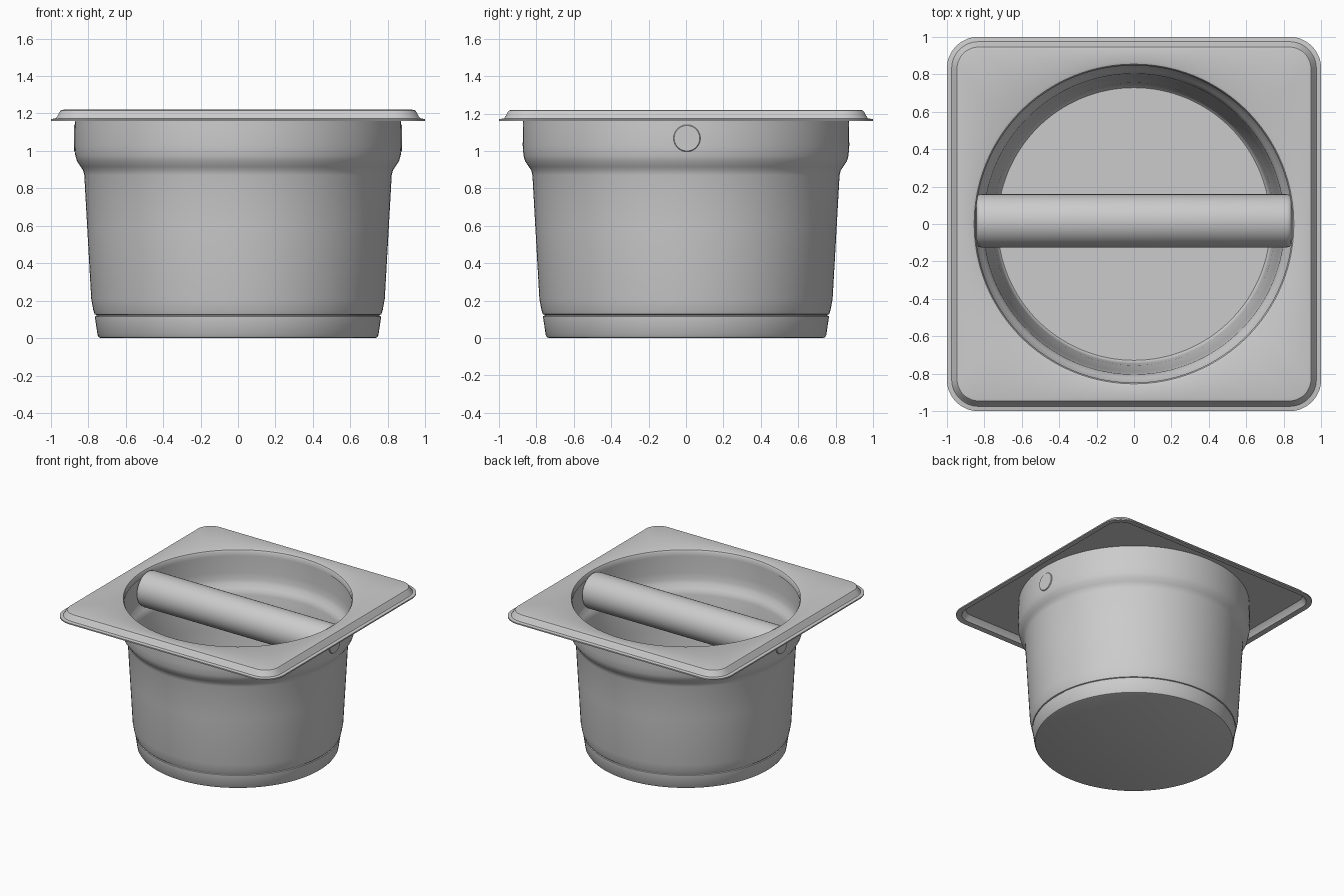
import bpy, bmesh, math
from mathutils import Matrix

if "Cube" in bpy.data.objects:
    bpy.data.objects.remove(bpy.data.objects["Cube"])

# single brushed grey material
GREY = (0.6, 0.6, 0.6, 1.0)
metal = bpy.data.materials.new("grey metal")
metal.use_nodes = True
metal.diffuse_color = GREY
metal.node_tree.nodes["Principled BSDF"].inputs["Base Color"].default_value = GREY


def loft(name, rings, closed=False, matrix=Matrix()):
    """Skin a list of point rings; cap the two ends unless closed."""
    bm = bmesh.new()
    loops = [[bm.verts.new(p) for p in ring] for ring in rings]
    pairs = list(zip(loops, loops[1:]))
    if closed:
        pairs.append((loops[-1], loops[0]))
    else:
        bm.faces.new(loops[0])
        bm.faces.new(loops[-1])
    n = len(loops[0])
    for a, b in pairs:
        for i in range(n):
            j = (i + 1) % n
            bm.faces.new((a[i], a[j], b[j], b[i]))
    bmesh.ops.recalc_face_normals(bm, faces=bm.faces)
    mesh = bpy.data.meshes.new(name)
    bm.to_mesh(mesh)
    bm.free()
    mesh.transform(matrix)
    mesh.materials.append(metal)
    obj = bpy.data.objects.new(name, mesh)
    bpy.context.collection.objects.link(obj)
    bpy.ops.object.select_all(action="DESELECT")
    bpy.context.view_layer.objects.active = obj
    obj.select_set(True)
    bpy.ops.object.shade_smooth_by_angle(angle=math.radians(35))
    return obj


def circle(r, z, n=128):
    return [(r * math.cos(math.tau * i / n), r * math.sin(math.tau * i / n), z)
            for i in range(n)]


def rounded_square(h, z, arc=12, side=24):
    """Square ring of half size h, with rounded corners and divided sides."""
    r = 0.17 - (1 - h)
    c = h - r
    pts = []
    for k in range(4):
        turn = Matrix.Rotation(k * math.pi / 2, 3, "Z")
        quarter = [(h, -c + 2 * c * i / side, z) for i in range(side)]
        quarter += [(c + r * math.cos(a), c + r * math.sin(a), z)
                    for a in (math.pi / 2 * i / arc for i in range(arc))]
        pts += [tuple(turn @ Matrix.Translation(p).to_translation()) for p in quarter]
    return pts


def matched_circle(r, z):
    """Circle whose points line up with those of the square rings."""
    out = []
    for x, y, _ in rounded_square(1.0, z):
        d = math.hypot(x, y)
        out.append((r * x / d, r * y / d, z))
    return out


# square flange: underside, stepped rim, flat top, rolled opening
under = [(0.925, 1.205), (0.945, 1.185), (0.957, 1.163), (1.0, 1.16)]
upper = [(1.0, 1.17), (0.974, 1.174), (0.965, 1.185), (0.955, 1.205),
         (0.945, 1.217), (0.93, 1.22)]
lip = [(0.866, 1.22), (0.854, 1.215), (0.847, 1.203), (0.847, 1.17)]
loft("square_flange",
     [matched_circle(0.862, 1.17), matched_circle(0.866, 1.205)]
     + [rounded_square(h, z) for h, z in under + upper]
     + [matched_circle(r, z) for r, z in lip], closed=True)

# round tub: outer wall upwards, then inner wall down to the floor
tub_profile = [
    (0.732, 0.0), (0.743, 0.004), (0.75, 0.015), (0.764, 0.11), (0.764, 0.116),
    (0.757, 0.119), (0.757, 0.124), (0.765, 0.127), (0.773, 0.15), (0.784, 0.21),
    (0.806, 0.6), (0.821, 0.87), (0.827, 0.895), (0.84, 0.915), (0.86, 0.945),
    (0.869, 0.975), (0.873, 1.03), (0.872, 1.12), (0.869, 1.206),
    (0.852, 1.206), (0.855, 1.03), (0.851, 0.975), (0.842, 0.945),
    (0.822, 0.915), (0.81, 0.895), (0.803, 0.87), (0.788, 0.6), (0.766, 0.21),
    (0.755, 0.15), (0.745, 0.06), (0.738, 0.03), (0.728, 0.02)]
loft("round_tub", [circle(r, z) for r, z in tub_profile])

# cross bar with softened ends
along_x = Matrix.Rotation(math.pi / 2, 4, "Y")
half_bar = [(0.118, 0.842), (0.132, 0.838), (0.139, 0.83), (0.142, 0.815)]
bar_profile = [(r, -x) for r, x in half_bar] + [(r, x) for r, x in reversed(half_bar)]
loft("cross_bar", [circle(r, z, 64) for r, z in bar_profile],
     matrix=Matrix.Translation((0, 0.017, 1.068)) @ along_x)

# round fixing caps where the bar is held through the wall
for side, s in (("left", 1), ("right", -1)):
    cap = [(0.072, 0.85), (0.072, 0.873), (0.068, 0.877)]
    loft(side + "_fixing_cap", [circle(r, s * x, 48) for r, x in cap],
         matrix=Matrix.Translation((0, 0.005, 1.068)) @ along_x)
